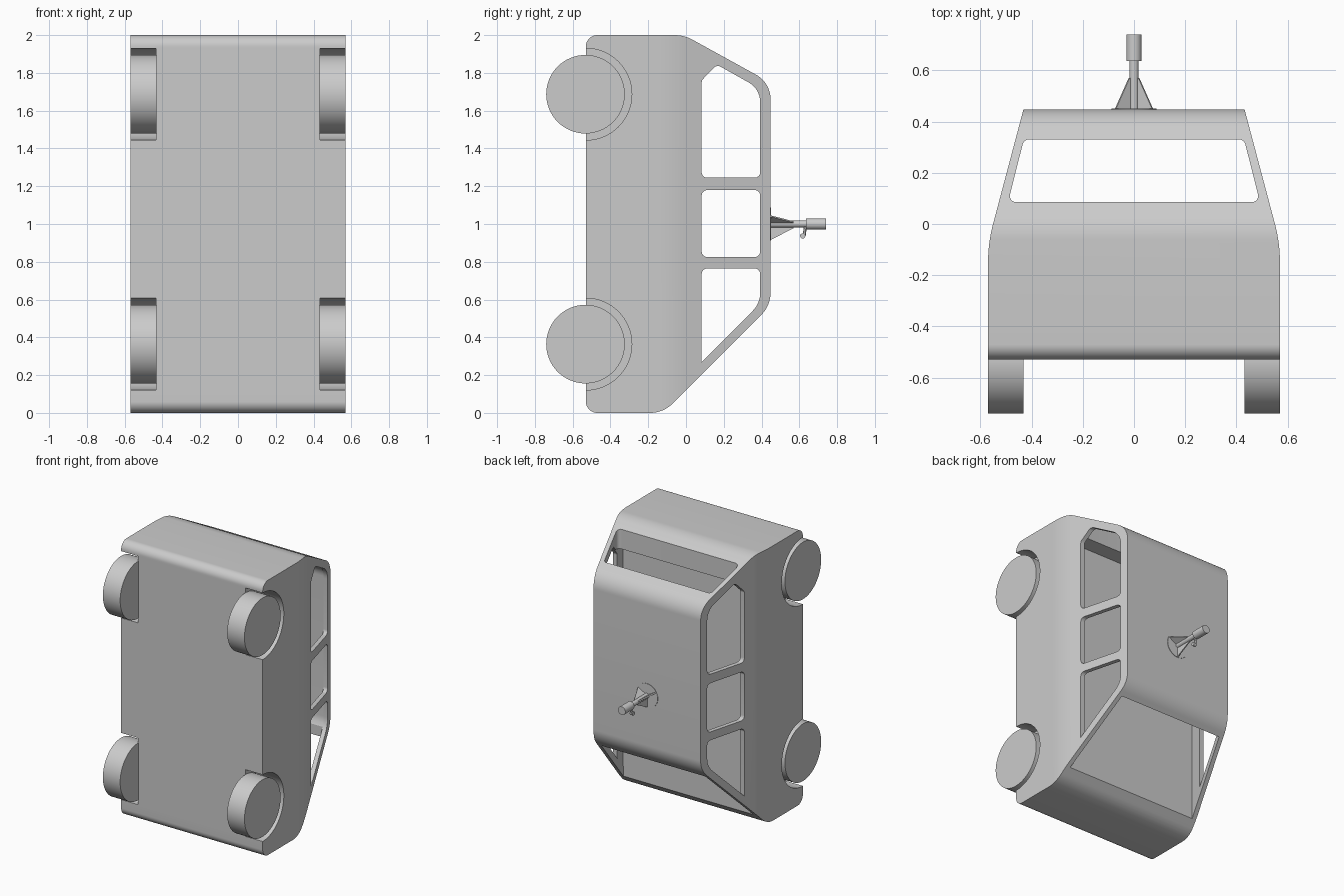
import bpy, bmesh, math
from mathutils import Vector, Matrix

if "Cube" in bpy.data.objects:
    bpy.data.objects.remove(bpy.data.objects["Cube"], do_unlink=True)

grey = bpy.data.materials.new("plain grey")
grey.use_nodes = True
grey.diffuse_color = (0.6, 0.6, 0.6, 1)
grey.node_tree.nodes["Principled BSDF"].inputs["Base Color"].default_value = (0.6, 0.6, 0.6, 1)


def finish(name, bm):
    bmesh.ops.recalc_face_normals(bm, faces=bm.faces)
    mesh = bpy.data.meshes.new(name)
    bm.to_mesh(mesh)
    bm.free()
    mesh.materials.append(grey)
    obj = bpy.data.objects.new(name, mesh)
    bpy.context.collection.objects.link(obj)
    return obj


def select(obj):
    bpy.ops.object.select_all(action='DESELECT')
    obj.select_set(True)
    bpy.context.view_layer.objects.active = obj


def smooth(obj):
    select(obj)
    bpy.ops.object.shade_smooth_by_angle(angle=math.radians(30))


def rounded(corners, steps=8):
    """Outline with filleted corners, each given as (a, b, radius)."""
    out = []
    for i, (a, b, r) in enumerate(corners):
        p = Vector((a, b))
        if r == 0:
            out.append(p)
            continue
        u = (Vector(corners[i - 1][:2]) - p).normalized()
        v = (Vector(corners[(i + 1) % len(corners)][:2]) - p).normalized()
        half = u.angle(v) / 2
        centre = p + (u + v).normalized() * r / math.sin(half)
        start = p + u * r / math.tan(half) - centre
        end = p + v * r / math.tan(half) - centre
        sweep = start.angle(end)
        for k in range(steps + 1):
            t = k / steps
            out.append(centre + (start * math.sin((1 - t) * sweep) + end * math.sin(t * sweep)) / math.sin(sweep))
    return out


def prism(name, outline, axis, lo, hi):
    """Extrude an outline: (y, z) along x, or (x, y) along z."""
    bm = bmesh.new()
    place = (lambda p, d: (d, p[0], p[1])) if axis == 'x' else (lambda p, d: (p[0], p[1], d))
    face = bm.faces.new([bm.verts.new(place(p, lo)) for p in outline])
    ext = bmesh.ops.extrude_face_region(bm, geom=[face])
    move = place((0, 0), hi - lo)
    bmesh.ops.translate(bm, vec=move, verts=[g for g in ext["geom"] if isinstance(g, bmesh.types.BMVert)])
    return finish(name, bm)


def cylinder(name, r, start, end, segments=32):
    a, b = Vector(start), Vector(end)
    bm = bmesh.new()
    turn = (b - a).to_track_quat('Z', 'Y').to_matrix().to_4x4()
    bmesh.ops.create_cone(bm, cap_ends=True, segments=segments, radius1=r, radius2=r,
                          depth=(b - a).length, matrix=Matrix.Translation((a + b) / 2) @ turn)
    return finish(name, bm)


def boolean(obj, cutter, operation='DIFFERENCE'):
    cutter.hide_render = True
    mod = obj.modifiers.new("cut", 'BOOLEAN')
    mod.operation, mod.solver, mod.object = operation, 'EXACT', cutter
    select(obj)
    bpy.ops.object.modifier_apply(modifier=mod.name)
    bpy.data.objects.remove(cutter, do_unlink=True)


def trapezoid(y0, y1, w0, w1, r):
    return rounded([(-w0, y0, r), (w0, y0, r), (w1, y1, r), (-w1, y1, r)])


# Body: side silhouette trimmed by the tapering cross-section
side = rounded([(-.53, 0, .06), (-.12, 0, .17), (.448, .568, .17), (.448, 1.748, .15),
                (-.01, 2, .2), (-.53, 2, .06)], 12)
body = prism("van_body", side, 'x', -.8, .8)
section = rounded([(-.57, -.7, 0), (.57, -.7, 0), (.57, -.074, .6), (.419, .495, 0),
                   (-.419, .495, 0), (-.57, -.074, .6)])
boolean(body, prism("section_cutter", section, 'z', -.2, 2.2), 'INTERSECT')

# Hollow cabin with its floor below the window sills
cabin = prism("cabin_cutter", rounded([(-.03, .162, 0), (.395, .587, .13), (.395, 1.715, .1),
                                       (.158, 1.845, 0), (.12, 1.805, 0), (-.03, 1.805, 0)]), 'x', -.8, .8)
boolean(cabin, prism("cabin_section", trapezoid(-.1, .45, .545, .399, 0), 'z', 0, 2), 'INTERSECT')
boolean(body, cabin)

# Windscreen and rear window
boolean(body, prism("windscreen_cutter", trapezoid(-.029, .375, .525, .418, 0), 'z', -.1, .6))
boolean(body, prism("rear_window_cutter", trapezoid(.085, .33, .492, .43, .025), 'z', 1.6, 2.1))

# Side windows, cut straight through both sides
windows = [
    [(.083, .27, 0), (.393, .58, .14), (.393, .765, .03), (.083, .765, .03)],
    [(.083, .825, .03), (.393, .825, .03), (.393, 1.18, .03), (.083, 1.18, .03)],
    [(.083, 1.245, .03), (.393, 1.245, .03), (.393, 1.715, .12), (.163, 1.844, .03), (.083, 1.76, .03)],
]
for outline in windows:
    boolean(body, prism("side_window_cutter", rounded(outline), 'x', -.8, .8))

# Wheel arches and wheels
for sx, side_name in ((1, "left"), (-1, "right")):
    for z, end_name in ((.364, "front"), (1.687, "rear")):
        boolean(body, cylinder("arch_cutter", .243, (sx * .433, -.53, z), (sx * .7, -.53, z), 64))
        smooth(cylinder(f"{end_name}_{side_name}_wheel", .208, (sx * .431, -.532, z), (sx * .57, -.532, z), 64))
smooth(body)

# Roof fixture: base disc, stem, head and small lever
smooth(cylinder("fixture_base", .088, (0, .443, 1), (0, .451, 1)))
smooth(cylinder("fixture_stem", .018, (0, .443, 1), (0, .65, 1)))
smooth(cylinder("fixture_head", .03, (0, .636, 1), (0, .74, 1)))
smooth(cylinder("lever_arm", .008, (0, .632, .99), (0, .626, .94), 12))
smooth(cylinder("lever_knob", .014, (-.012, .618, .937), (.012, .618, .937), 16))

# Three bracing fins around the stem
for i in range(3):
    fin = prism("fixture_fin", [(.447, 0), (.447, -.085), (.57, -.022), (.57, 0)], 'x', -.004, .004)
    fin.data.transform(Matrix.Translation((0, 0, 1)) @ Matrix.Rotation(i * math.tau / 3, 4, 'Y'))
